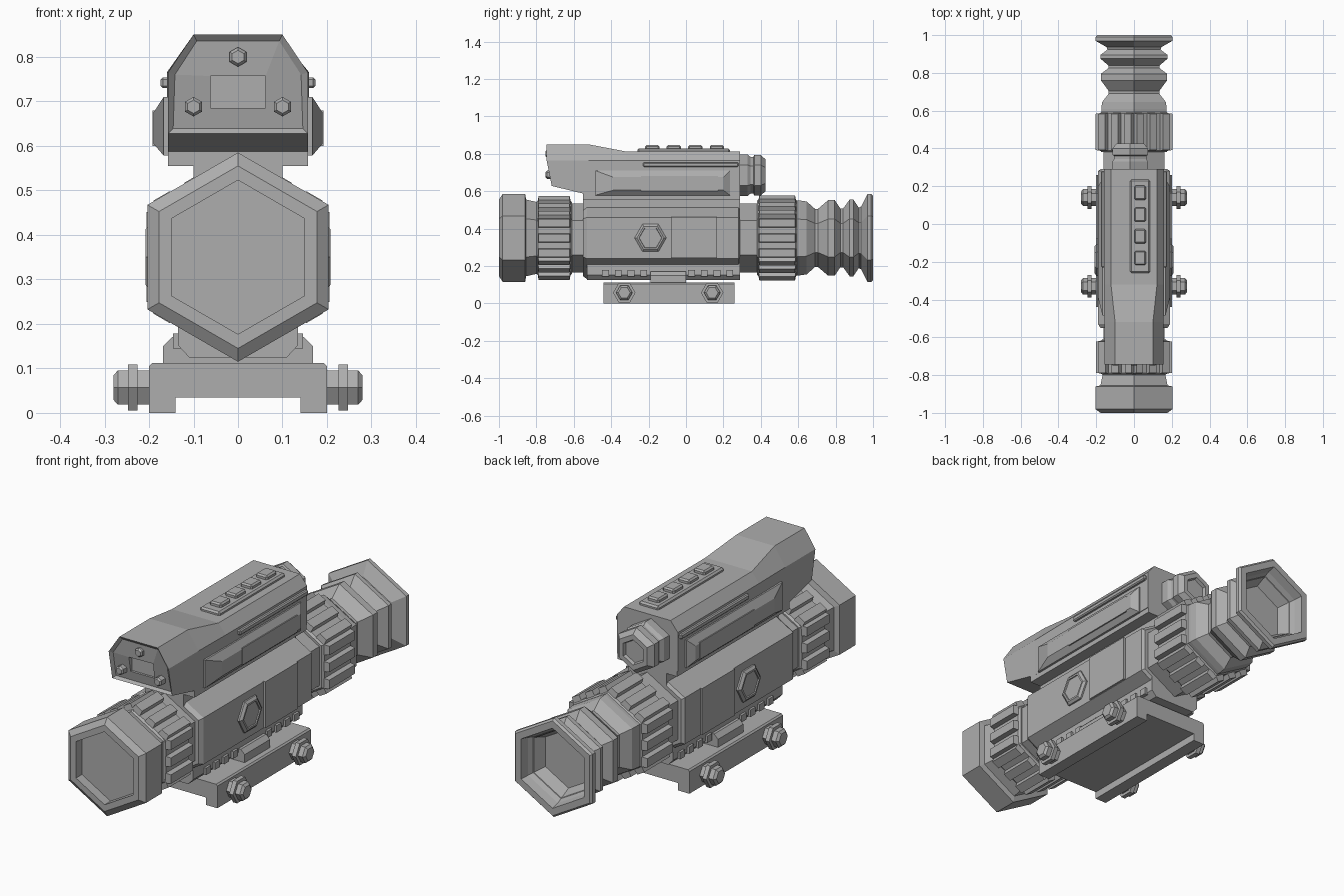
import bpy, bmesh, math
from mathutils import Vector

old = bpy.data.objects.get("Cube")
if old:
    bpy.data.objects.remove(old, do_unlink=True)

GREY = (0.42, 0.42, 0.42, 1)
mat = bpy.data.materials.new("matte grey")
mat.use_nodes = True
mat.diffuse_color = GREY
bsdf = next(n for n in mat.node_tree.nodes if n.type == 'BSDF_PRINCIPLED')
bsdf.inputs["Base Color"].default_value = GREY

AXIS_Z = 0.35


def finish(name, bm, bevel=0):
    bmesh.ops.recalc_face_normals(bm, faces=bm.faces)
    me = bpy.data.meshes.new(name)
    bm.to_mesh(me)
    bm.free()
    me.materials.append(mat)
    ob = bpy.data.objects.new(name, me)
    bpy.context.collection.objects.link(ob)
    if bevel:
        mod = ob.modifiers.new("chamfer", 'BEVEL')
        mod.width, mod.segments = bevel, 1
    return ob


def loft(name, rings, bevel=0):
    """Skin equal-length rings of points and cap both ends."""
    bm = bmesh.new()
    vs = [[bm.verts.new(p) for p in r] for r in rings]
    n = len(rings[0])
    for a, b in zip(vs, vs[1:]):
        for i in range(n):
            bm.faces.new((a[i], a[(i + 1) % n], b[(i + 1) % n], b[i]))
    bm.faces.new(vs[0])
    bm.faces.new(vs[-1])
    return finish(name, bm, bevel)


def hexring(y, r, cx=0, cz=AXIS_Z):
    return [(cx + r * math.sin(i * math.pi / 3), y, cz + r * math.cos(i * math.pi / 3))
            for i in range(6)]


def hextube(name, profile, cx=0, cz=AXIS_Z):
    return loft(name, [hexring(y, r, cx, cz) for y, r in profile])


def side_hex(name, profile, cy, cz):
    """Hexagonal stack along x, corners pointing along y."""
    return loft(name, [[(x, cy + r * math.cos(i * math.pi / 3), cz + r * math.sin(i * math.pi / 3))
                        for i in range(6)] for x, r in profile])


def box(name, x, y, z, bevel=0):
    return loft(name, [[(x[0], j, z[0]), (x[1], j, z[0]), (x[1], j, z[1]), (x[0], j, z[1])]
                       for j in y], bevel)


def extrude(name, half, y0, y1):
    """Extrude a profile, given by its right half, along y."""
    pts = half + [(-x, z) for x, z in reversed(half)]
    return loft(name, [[(x, y, z) for x, z in pts] for y in (y0, y1)])


# Objective bell with recessed lens
hextube("objective_bell", [(-0.955, 0.173), (-1, 0.173), (-1, 0.205), (-0.98, 0.235),
                           (-0.86, 0.235), (-0.855, 0.205), (-0.79, 0.19)])

# Main tube and collars
hextube("front_collar", [(-0.63, 0.185), (-0.54, 0.185)])
hextube("main_tube", [(-0.55, 0.205), (-0.53, 0.22), (0.28, 0.22), (0.29, 0.205)])
hextube("rear_collar", [(0.28, 0.185), (0.4, 0.185)])


# Ribbed grip rings
def grip_ring(name, y0, y1, r):
    hextube(name, [(y0, r - 0.025), (y0 + 0.01, r - 0.015), (y1 - 0.01, r - 0.015), (y1, r - 0.025)])
    apo = r * math.cos(math.pi / 6)
    bm = bmesh.new()
    for side in range(6):
        a = math.pi / 6 + side * math.pi / 3
        out, along = Vector((math.sin(a), 0, math.cos(a))), Vector((math.cos(a), 0, -math.sin(a)))
        for off in (-0.08, 0, 0.08):
            quads = []
            for d, hw, inset in ((apo - 0.04, 0.027, 0.004), (apo + 0.012, 0.021, 0.012)):
                quads.append([bm.verts.new(Vector((0, y, AXIS_Z)) + out * d + along * (off + s * hw))
                              for y, s in ((y0 + inset, -1), (y0 + inset, 1),
                                           (y1 - inset, 1), (y1 - inset, -1))])
            for i in range(4):
                j = (i + 1) % 4
                bm.faces.new((quads[0][i], quads[0][j], quads[1][j], quads[1][i]))
            bm.faces.new(quads[0])
            bm.faces.new(quads[1])
    finish(name + "_ribs", bm)


grip_ring("front_grip", -0.8, -0.61, 0.217)
grip_ring("rear_grip", 0.38, 0.595, 0.223)

# Bellows eyepiece with hollow cup
hextube("eyepiece", [(0.58, 0.2), (0.61, 0.2), (0.645, 0.195), (0.69, 0.155), (0.705, 0.155),
                     (0.76, 0.202), (0.795, 0.202), (0.825, 0.157), (0.84, 0.157),
                     (0.875, 0.205), (0.895, 0.205), (0.925, 0.16), (0.935, 0.165),
                     (0.97, 0.235), (0.99, 0.235), (1, 0.225), (1, 0.19), (0.96, 0.18), (0.88, 0.14)])

# Bridge between tube and upper housing
box("bridge_neck", (-0.1, 0.1), (-0.55, 0.29), (0.45, 0.56))
box("bridge_plate", (-0.157, 0.157), (-0.55, 0.29), (0.555, 0.59))


# Upper housing, tall hood at the front
def section(y, w, z0, z1, t, z2):
    return [(-w, y, z0), (w, y, z0), (w, y, z1), (t, y, z2), (-t, y, z2), (-w, y, z1)]


housing = loft("upper_housing", [section(-0.745, 0.157, 0.628, 0.765, 0.1, 0.85),
                                 section(-0.52, 0.157, 0.58, 0.765, 0.1, 0.85),
                                 section(-0.32, 0.16, 0.58, 0.765, 0.122, 0.812),
                                 section(0.29, 0.16, 0.58, 0.765, 0.122, 0.812)])
bm = bmesh.new()
bm.from_mesh(housing.data)
for v in bm.verts:
    if v.co.y < -0.74 and v.co.z < 0.64:
        v.co.y = -0.718
bm.faces.ensure_lookup_table()
front = min(bm.faces, key=lambda f: f.calc_center_median().y)
bmesh.ops.inset_region(bm, faces=[front], thickness=0.016, depth=0)
bmesh.ops.translate(bm, verts=front.verts, vec=(0, 0.012, 0))
bm.to_mesh(housing.data)
bm.free()

# Recessed emitter window
cutter = box("window_cutter", (-0.062, 0.062), (-0.78, -0.705), (0.685, 0.757))
cutter.hide_render = True
cutter.hide_set(True)
cut = housing.modifiers.new("window", 'BOOLEAN')
cut.object = cutter
cut.solver = 'EXACT'

# Front screws
for n, (x, z) in enumerate([(0, 0.8), (-0.1, 0.688), (0.1, 0.688)]):
    hextube(f"front_screw_{n}", [(-0.71, 0.022), (-0.742, 0.022), (-0.75, 0.015)], x, z)

# Rear cap of the upper housing
hextube("rear_cap", [(0.28, 0.11), (0.33, 0.11), (0.345, 0.098), (0.36, 0.098), (0.365, 0.108),
                     (0.4, 0.108), (0.425, 0.085), (0.425, 0.06), (0.41, 0.055)], -0.02, 0.685)

# Button pad
box("button_pad", (-0.02, 0.085), (-0.26, 0.235), (0.8, 0.828), 0.008)
for n in range(4):
    y = -0.18 + n * 0.115
    box(f"button_{n}", (0.002, 0.063), (y - 0.038, y + 0.038), (0.82, 0.846), 0.007)

# Mirrored side parts
for s, side in ((1, "left"), (-1, "right")):
    rings = []
    for x, y0, y1, z0, z1 in ((0.14, -0.485, 0.235, 0.578, 0.71), (0.167, -0.485, 0.235, 0.578, 0.71),
                              (0.19, -0.39, 0.2, 0.605, 0.675)):
        rings.append([(s * x, y0, z0), (s * x, y1, z0), (s * x, y1, z1), (s * x, y0, z1)])
    loft(f"{side}_side_pod", rings)
    box(f"{side}_pod_panel", sorted((s * 0.16, s * 0.192)), (-0.24, 0.17), (0.6, 0.68))
    box(f"{side}_side_strip", sorted((s * 0.14, s * 0.174)), (-0.23, 0.28), (0.73, 0.754), 0.005)
    box(f"{side}_tube_panel", sorted((s * 0.15, s * 0.2)), (-0.08, 0.165), (0.242, 0.462))
    side_hex(f"{side}_tube_knob", [(s * 0.17, 0.085), (s * 0.198, 0.085), (s * 0.208, 0.072),
                                   (s * 0.208, 0.062), (s * 0.203, 0.06)], -0.19, 0.35)
    for n, y in enumerate((-0.33, 0.14)):
        side_hex(f"{side}_clamp_bolt_{n}",
                 [(s * 0.18, 0.044), (s * 0.226, 0.044), (s * 0.226, 0.06), (s * 0.247, 0.06),
                  (s * 0.247, 0.044), (s * 0.27, 0.044), (s * 0.28, 0.032)], y, 0.057)
    for n in range(4):
        for k, start in enumerate((-0.43, 0.03)):
            y = start + n * 0.068
            box(f"{side}_rail_tooth_{k}_{n}", sorted((s * 0.11, s * 0.146)),
                (y - 0.018, y + 0.018), (0.145, 0.178))

# Lower rail, clamp block and mount base
extrude("lower_rail", [(0.11, 0.125), (0.135, 0.152), (0.135, 0.23)], -0.53, 0.29)
extrude("clamp_block", [(0.168, 0.1), (0.168, 0.15), (0.148, 0.17)], -0.19, 0)
extrude("mount_base", [(0.14, 0.035), (0.14, 0), (0.2, 0), (0.2, 0.105), (0.193, 0.112)], -0.44, 0.26)
